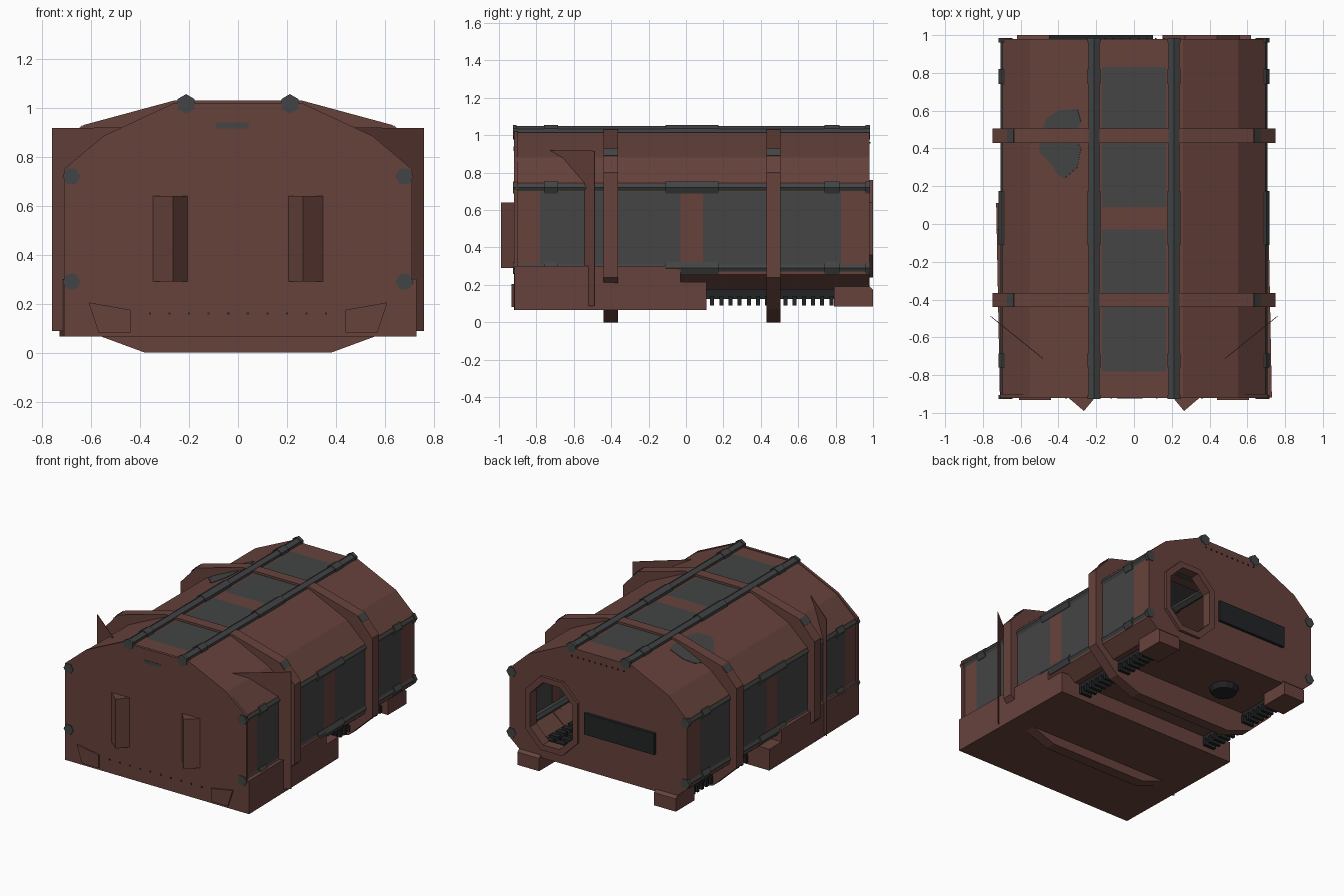
import bpy, bmesh, math
from mathutils import Vector, Matrix

if "Cube" in bpy.data.objects:
    bpy.data.objects.remove(bpy.data.objects["Cube"])


def mat(name, r, g, b):
    m = bpy.data.materials.new(name)
    m.diffuse_color = (r, g, b, 1)
    m.use_nodes = True
    m.node_tree.nodes["Principled BSDF"].inputs["Base Color"].default_value = m.diffuse_color
    return m


RUST = mat("rust_red", 0.135, 0.055, 0.045)
PANEL = mat("panel_grey", 0.056, 0.058, 0.057)
STEEL = mat("rod_steel", 0.054, 0.057, 0.058)
DARK = mat("dark_plate", 0.016, 0.017, 0.018)


def finish(name, bm, mats, fix=True):
    if fix:
        bmesh.ops.recalc_face_normals(bm, faces=bm.faces[:])
    me = bpy.data.meshes.new(name)
    bm.to_mesh(me)
    bm.free()
    for m in mats:
        me.materials.append(m)
    ob = bpy.data.objects.new(name, me)
    bpy.context.collection.objects.link(ob)
    return ob


def prism(name, pts, d, m):
    """Solid between a 3D polygon and its copy moved by d."""
    bm = bmesh.new()
    f = bm.faces.new([bm.verts.new(p) for p in pts])
    r = bmesh.ops.extrude_face_region(bm, geom=[f], use_keep_orig=True)
    vs = [g for g in r["geom"] if isinstance(g, bmesh.types.BMVert)]
    bmesh.ops.translate(bm, verts=vs, vec=Vector(d))
    return finish(name, bm, [m])


def box(name, x0, x1, y0, y1, z0, z1, m):
    return prism(name, [(x0, y0, z0), (x1, y0, z0), (x1, y1, z0), (x0, y1, z0)], (0, 0, z1 - z0), m)


def ring(name, outer, inner, y0, y1, m):
    """Closed frame in the xz plane with a hole."""
    bm = bmesh.new()
    n = len(outer)
    loops = [[bm.verts.new((x, y, z)) for x, z in pr]
             for pr, y in ((outer, y0), (outer, y1), (inner, y1), (inner, y0))]
    for k in range(4):
        a, b = loops[k], loops[(k + 1) % 4]
        for i in range(n):
            j = (i + 1) % n
            bm.faces.new((a[i], a[j], b[j], b[i]))
    return finish(name, bm, [m])


def mirror_profile(half):
    """half runs from top to bottom on the +x side."""
    return half + [(-x, z) for x, z in reversed(half)]


def hexrod(bm, x, z, y0, y1, r, turn):
    rot = Matrix.Rotation(math.pi / 2, 4, 'X') @ Matrix.Rotation(turn, 4, 'Z')
    bmesh.ops.create_cone(bm, cap_ends=True, segments=6, radius1=r, radius2=r, depth=y1 - y0,
                          matrix=Matrix.Translation((x, (y0 + y1) / 2, z)) @ rot)


def octagon(x0, x1, z0, z1, c):
    return [(x0 + c, z0), (x1 - c, z0), (x1, z0 + c), (x1, z1 - c),
            (x1 - c, z1), (x0 + c, z1), (x0, z1 - c), (x0, z0 + c)]


# Hull shell, grey panels chosen by position
half = [(0.17, 1.015), (0.26, 1.015), (0.55, 0.88), (0.695, 0.745), (0.695, 0.70),
        (0.695, 0.30), (0.695, 0.255), (0.60, 0.175)]
prof = mirror_profile(half)
cuts = [-0.91, -0.78, -0.03, 0.09, 0.83, 0.98]
door_in = octagon(0.19, 0.52, 0.28, 0.72, 0.10)
bm = bmesh.new()
rows = [[bm.verts.new((x, y, z)) for x, z in prof] for y in cuts]
n = len(prof)
for s in range(5):
    for i in range(n):
        j = (i + 1) % n
        f = bm.faces.new((rows[s][i], rows[s][j], rows[s + 1][j], rows[s + 1][i]))
        c = f.calc_center_median()
        side = abs(c.x) > 0.69 and 0.3 < c.z < 0.7
        roof = c.z > 1.0 and abs(c.x) < 0.1
        f.material_index = 1 if s in (1, 3) and (side or roof) else 0
bm.faces.new(rows[0])
hole = [bm.verts.new((x, 0.98, z)) for x, z in door_in]
edges = [bm.edges.new((hole[i], hole[(i + 1) % 8])) for i in range(8)]
edges += [bm.edges.get((rows[5][i], rows[5][(i + 1) % n])) for i in range(n)]
bmesh.ops.triangle_fill(bm, edges=edges, use_beauty=True)
finish("hull", bm, [RUST, PANEL])

# Front plate covering hull and base
fp = mirror_profile([(0.26, 1.02), (0.55, 0.885), (0.71, 0.75), (0.71, 0.30), (0.71, 0.067)])
prism("front_plate", [(x, -0.92, z) for x, z in fp], (0, 0.02, 0), RUST)

# Front base block, slightly skewed, stepped at the rear
for nm, ya, yb, zt in (("front_base", -0.918, -0.03, 0.30), ("base_step", -0.03, 0.11, 0.215)):
    s = lambda y: -0.019 * (y + 0.40)
    prism(nm, [(-0.72 + s(ya), ya, 0.065), (0.72 + s(ya), ya, 0.065),
               (0.72 + s(yb), yb, 0.065), (-0.72 + s(yb), yb, 0.065)], (0, 0, zt - 0.065), RUST)

# Two hoop ribs with grey corner patches
rib_out = mirror_profile([(0.26, 1.03), (0.63, 0.93), (0.75, 0.80), (0.75, 0.24), (0.57, 0.07), (0.38, 0.0)])
rib_in = mirror_profile([(0.25, 1.01), (0.54, 0.88), (0.69, 0.74), (0.69, 0.26), (0.60, 0.18), (0.38, 0.18)])
for k, y in enumerate((-0.402, 0.468)):
    ring("rib_%d" % k, rib_out, rib_in, y - 0.038, y + 0.038, RUST)
    for sx in (1, -1):
        prism("rib_patch", [(sx * 0.636, y - 0.037, 0.927), (sx * 0.67, y - 0.037, 0.890),
                            (sx * 0.67, y + 0.037, 0.890), (sx * 0.636, y + 0.037, 0.927)],
              (sx * 0.002, 0, 0.002), PANEL)

# Hexagonal long rods with sleeves
bm = bmesh.new()
for sx in (1, -1):
    for x, z, r, rs, turn in ((0.212, 1.016, 0.033, 0.04, 0), (0.68, 0.72, 0.026, 0.037, math.pi / 6),
                              (0.68, 0.29, 0.026, 0.037, math.pi / 6)):
        hexrod(bm, sx * x, z, -0.925, 0.983, r, turn)
        for y0, y1 in ((-0.76, -0.685), (-0.11, 0.175), (0.74, 0.82), (-0.926, -0.905), (0.96, 0.984)):
            hexrod(bm, sx * x, z, y0, y1, rs, turn)
finish("long_rods", bm, [STEEL])

# Swept side fins (thin vertical sheets)
for sx in (1, -1):
    fin = [(0.45, 0.92), (0.76, 0.917), (0.76, 0.088), (0.69, 0.088), (0.69, 0.74), (0.55, 0.87)]
    prism("side_fin", [(sx * x, -0.74 + (x - 0.45) * 0.806, z) for x, z in fin],
          (sx * -0.002, 0.003, 0), RUST)

# Front wedges, corner brackets, feet and underside rails
for sx in (1, -1):
    prism("front_wedge", [(sx * 0.203, -0.915, 0.29), (sx * 0.353, -0.915, 0.29), (sx * 0.265, -0.99, 0.29)],
          (0, 0, 0.35), RUST)
    prism("front_bracket", [(sx * x, -0.932, z) for x, z in
                            ((0.61, 0.205), (0.44, 0.175), (0.44, 0.083), (0.57, 0.083))], (0, 0.02, 0), RUST)
    prism("rear_foot", [(sx * 0.45, y, z) for y, z in
                        ((0.79, 0.085), (1.0, 0.085), (1.0, 0.175), (0.96, 0.21), (0.79, 0.21))],
          (sx * 0.17, 0, 0), RUST)
    box("under_rail", *sorted((sx * 0.50, sx * 0.56)), 0.10, 0.80, 0.125, 0.18, DARK)
    bm = bmesh.new()
    for i in range(14):
        bmesh.ops.create_cube(bm, size=1, matrix=Matrix.Translation((sx * 0.53, 0.14 + i * 0.049, 0.115))
                              @ Matrix.Diagonal((0.09, 0.022, 0.05, 1)))
    finish("rail_teeth", bm, [DARK])

# Door frame and dark slab on the back
ring("door_frame", octagon(0.15, 0.56, 0.24, 0.76, 0.12), door_in, 0.93, 1.0, RUST)
box("rear_slab", -0.45, 0.10, 0.975, 1.0, 0.44, 0.59, DARK)

# Tread bars inside the door
bm = bmesh.new()
for i in range(6):
    for j in range(4):
        bmesh.ops.create_cube(bm, size=1, matrix=Matrix.Translation((0.22 + j * 0.09, 0.55 + i * 0.07, 0.225))
                              @ Matrix.Diagonal((0.07, 0.04, 0.03, 1)))
finish("floor_tread", bm, [DARK])
box("inner_floor", 0.15, 0.56, 0.45, 0.95, 0.18, 0.212, RUST)

# Drum on the underside
bm = bmesh.new()
bmesh.ops.create_cone(bm, cap_ends=True, segments=12, radius1=0.08, radius2=0.10, depth=0.04,
                      matrix=Matrix.Translation((-0.2, 0.68, 0.158)))
finish("under_drum", bm, [DARK])

# Grey worn patches: front dash and roof blotch
box("front_dash", -0.09, 0.043, -0.923, -0.915, 0.916, 0.94, PANEL)
blotch = [(-0.46, 0.56), (-0.40, 0.60), (-0.30, 0.61), (-0.28, 0.54), (-0.32, 0.46), (-0.28, 0.40),
          (-0.30, 0.30), (-0.37, 0.24), (-0.41, 0.27), (-0.43, 0.31), (-0.50, 0.38), (-0.50, 0.43),
          (-0.43, 0.46), (-0.48, 0.51)]
prism("roof_patch", [(x, y, 1.016 + (x + 0.26) * 0.4655) for x, y in blotch], (-0.001, 0, 0.003), PANEL)

# Rivets on front and back
bm = bmesh.new()
spots = [(-0.36 + i * 0.08, -0.92, 0.16) for i in range(10)]
spots += [(-0.2 + i * 0.045, 0.981, 0.96) for i in range(10)]
for p in spots:
    bmesh.ops.create_cube(bm, size=0.009, matrix=Matrix.Translation(p))
finish("rivets", bm, [DARK])
